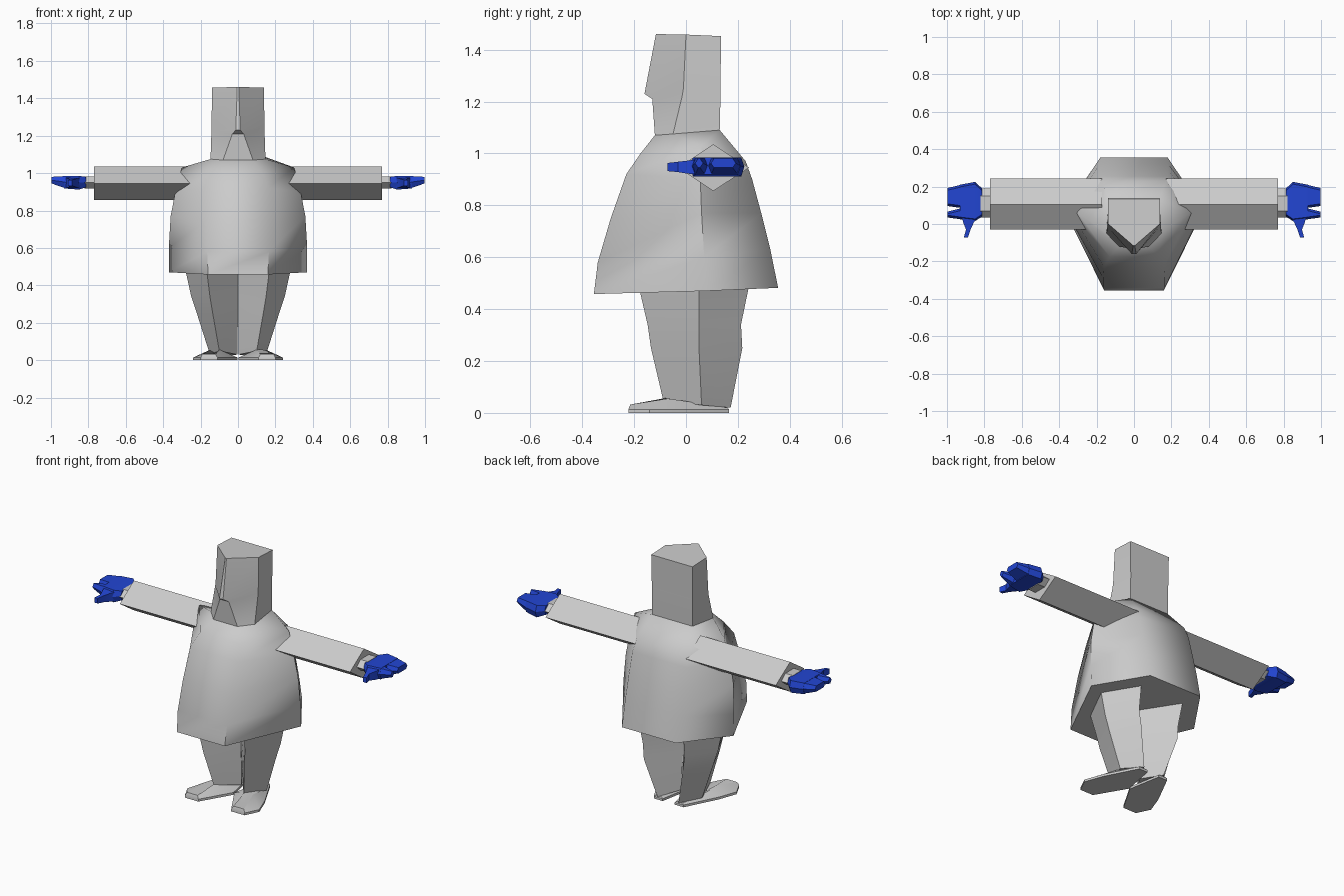
import bpy, math

if "Cube" in bpy.data.objects:
    bpy.data.objects.remove(bpy.data.objects["Cube"])


def material(name, rgb):
    m = bpy.data.materials.new(name)
    m.diffuse_color = (*rgb, 1)
    m.use_nodes = True
    m.node_tree.nodes["Principled BSDF"].inputs["Base Color"].default_value = m.diffuse_color
    return m


GREY = material("light_grey", (0.6, 0.6, 0.6))
BLUE = material("blue", (0.016, 0.06, 0.65))


def loft(name, rings, mat, angle=30, mirror=False):
    """Skin equal-length rings of points and cap both ends."""
    n = len(rings[0])
    verts = [p for r in rings for p in r]
    faces = [(i * n + j, i * n + (j + 1) % n, (i + 1) * n + (j + 1) % n, (i + 1) * n + j)
             for i in range(len(rings) - 1) for j in range(n)]
    faces += [tuple(range(n))[::-1], tuple(range(len(verts) - n, len(verts)))]
    me = bpy.data.meshes.new(name)
    me.from_pydata(verts, [], faces)
    me.materials.append(mat)
    ob = bpy.data.objects.new(name, me)
    bpy.context.collection.objects.link(ob)
    bpy.ops.object.select_all(action='DESELECT')
    ob.select_set(True)
    bpy.context.view_layer.objects.active = ob
    bpy.ops.object.mode_set(mode='EDIT')
    bpy.ops.mesh.select_all(action='SELECT')
    bpy.ops.mesh.normals_make_consistent(inside=False)
    bpy.ops.object.mode_set(mode='OBJECT')
    bpy.ops.object.shade_smooth_by_angle(angle=math.radians(angle))
    if mirror:
        mod = ob.modifiers.new("mirror", 'MIRROR')
        mod.use_mirror_merge = False
    return ob


def hexagon(front, side, back):
    """Symmetric six-point ring, each pair given as (half width, y, z)."""
    half = [front, side, back]
    return half + [(-x, y, z) for x, y, z in reversed(half)]


# Flared coat, narrowing over the shoulders to the neck
neck = hexagon((.08, -.12, 1.07), (.147, -.05, 1.075), (.135, .13, 1.09))
loft("coat", [
    hexagon((.16, -.355, .458), (.37, .075, .47), (.18, .355, .482)),
    hexagon((.165, -.34, .58), (.37, .07, .60), (.18, .325, .63)),
    hexagon((.165, -.29, .75), (.36, .06, .77), (.18, .29, .77)),
    hexagon((.16, -.23, .92), (.335, .055, .90), (.18, .255, .90)),
    hexagon((.13, -.175, 1.0), (.30, .06, 1.03), (.17, .23, .97)),
    neck], GREY, 62)

# Head with a ridge down the face and a small projecting nose
loft("head", [
    neck,
    hexagon((.03, -.13, 1.21), (.142, -.015, 1.22), (.135, .133, 1.22)),
    hexagon((.012, -.16, 1.23), (.142, -.01, 1.25), (.135, .133, 1.25)),
    hexagon((.004, -.116, 1.46), (.138, 0, 1.458), (.138, .135, 1.452))], GREY, 40)

# Diamond-section sleeves
loft("sleeve", [[(x, -.03, .945), (x, .105, 1.035), (x, .243, .945), (x, .105, .855)]
                for x in (.17, .77)], GREY, 30, True)

# Wrists
loft("wrist", [[(x, .035, .95), (x, .07, .983), (x, .15, .983),
                (x, .19, .95), (x, .15, .918), (x, .07, .918)]
               for x in (.72, .82)], GREY, 30, True)


# Hands: bevelled palm, fingers and thumb
def palm_ring(x, y0, y1, z0, z1):
    m, c = (z0 + z1) / 2, .012
    return [(x, y0, m), (x, y0 + c, z1), (x, y1 - c, z1),
            (x, y1, m), (x, y1 - c, z0), (x, y0 + c, z0)]


loft("palm", [palm_ring(.812, .04, .19, .925, .98), palm_ring(.85, .015, .225, .912, .985),
              palm_ring(.93, .025, .21, .918, .985)], BLUE, 25, True)
for name, y0, y1 in (("index_finger", .025, .084), ("fingers", .086, .21)):
    loft(name, [palm_ring(.925, y0, y1, .92, .984),
                palm_ring(.998, y0 + .01, y1 - .018, .945, .98)], BLUE, 25, True)
loft("thumb", [[(a, y, z0), (b, y, z0), (b, y, z1), (a, y, z1)]
               for a, b, y, z0, z1 in ((.83, .925, .05, .92, .978), (.858, .912, .005, .922, .972),
                                       (.874, .898, -.03, .928, .968), (.888, .91, -.072, .932, .963))],
     BLUE, 25, True)

# Trouser legs, diamond in section and tapering to the ankle
loft("leg", [
    [(.0, .03, .50), (.17, -.185, .50), (.285, .05, .50), (.15, .245, .50)],
    [(.0, .03, .34), (.15, -.148, .34), (.25, .05, .34), (.14, .212, .34)],
    [(.0, .03, .25), (.135, -.135, .25), (.22, .05, .25), (.13, .217, .25)],
    [(.004, .04, .03), (.10, -.088, .05), (.15, .06, .03), (.07, .172, .02)]], GREY, 35, True)

# Splayed wedge-shaped shoes
sole = [(.04, .165), (.10, .165), (.20, -.03), (.24, -.14), (.20, -.222), (.11, -.222), (.003, -.04)]
rise = [(.05, .16, .02), (.09, .16, .02), (.145, .0, .045), (.15, -.07, .055),
        (.19, -.215, .032), (.12, -.215, .032), (.10, -.08, .057)]
loft("shoe", [[(x, y, 0) for x, y in sole], [(x, y, .014) for x, y in sole], rise],
     GREY, 25, True)
